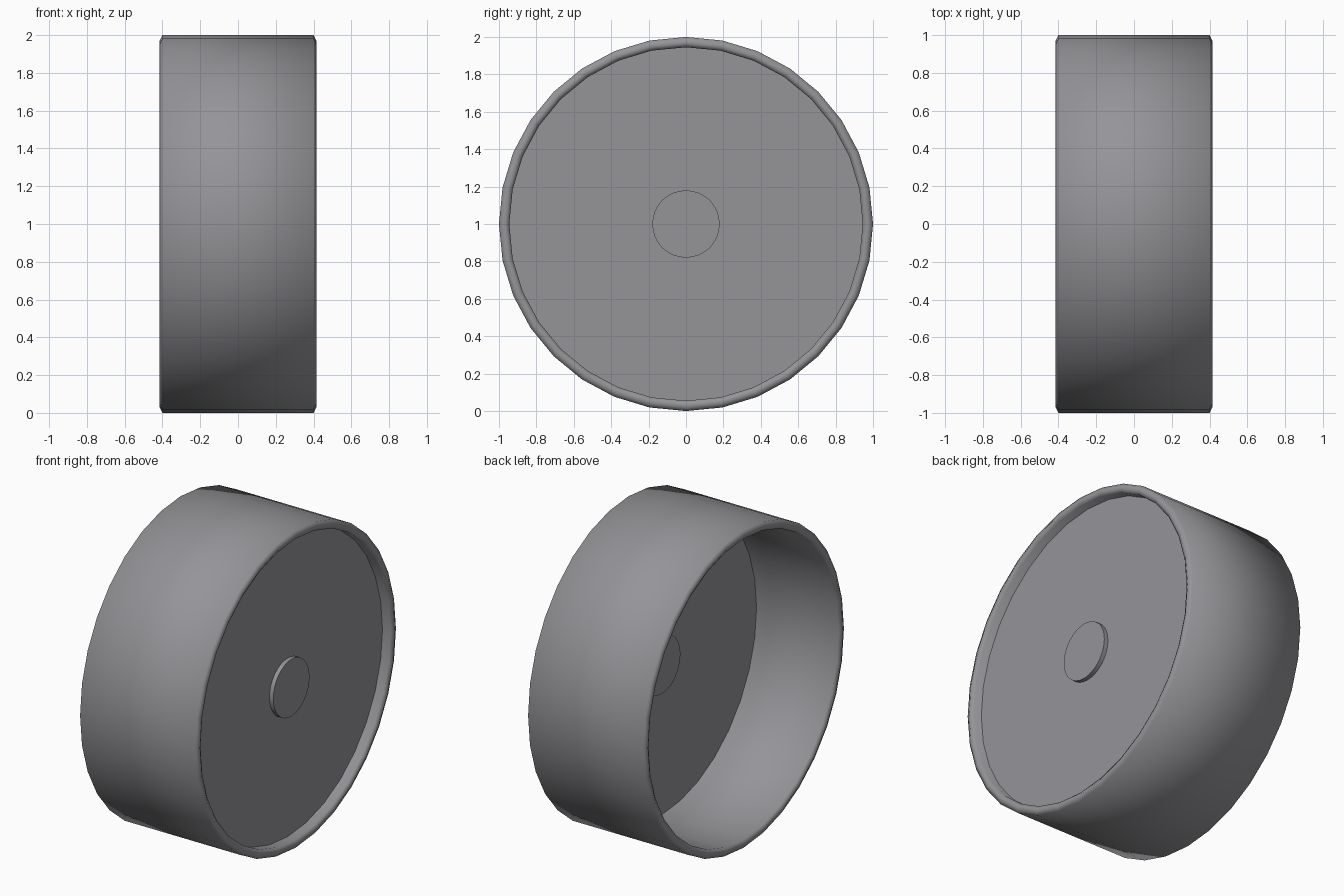
import bpy, bmesh, math

if "Cube" in bpy.data.objects:
    bpy.data.objects.remove(bpy.data.objects["Cube"])

SIDES = 32
grey = bpy.data.materials.new("mid grey")
grey.diffuse_color = (0.30, 0.297, 0.315, 1)
grey.use_nodes = True
grey.node_tree.nodes["Principled BSDF"].inputs["Base Color"].default_value = grey.diffuse_color


def lathe(name, profile, closed):
    """Spin (x, radius) points about the wheel axis; open profiles are capped at both ends."""
    bm = bmesh.new()
    rings = []
    for x, r in profile:
        rings.append([bm.verts.new((x, r * math.cos(a), 1 + r * math.sin(a)))
                      for a in (2 * math.pi * i / SIDES for i in range(SIDES))])
    pairs = list(zip(rings, rings[1:]))
    if closed:
        pairs.append((rings[-1], rings[0]))
    for a, b in pairs:
        for i in range(SIDES):
            j = (i + 1) % SIDES
            bm.faces.new((a[i], a[j], b[j], b[i]))
    if not closed:
        bm.faces.new(rings[0])
        bm.faces.new(rings[-1])
    bmesh.ops.recalc_face_normals(bm, faces=bm.faces)
    mesh = bpy.data.meshes.new(name)
    bm.to_mesh(mesh)
    bm.free()
    mesh.materials.append(grey)
    ob = bpy.data.objects.new(name, mesh)
    bpy.context.collection.objects.link(ob)
    bpy.ops.object.select_all(action='DESELECT')
    ob.select_set(True)
    bpy.context.view_layer.objects.active = ob
    return ob


# Rim: thin-walled drum with rounded lips, smooth all over
lathe("rim", [(-0.40, 1.0), (0.40, 1.0), (0.415, 0.97), (0.40, 0.945),
              (-0.40, 0.945), (-0.415, 0.97)], True)
bpy.ops.object.shade_smooth()

# Wheel plate: thick disc set just inside the right-hand lip
lathe("wheel_plate", [(0.17, 0.946), (0.345, 0.946)], False)
bpy.ops.object.shade_smooth_by_angle(angle=math.radians(30))

# Hub: small cap that stands proud of the plate
lathe("hub", [(0.165, 0.18), (0.372, 0.18)], False)
bpy.ops.object.shade_smooth_by_angle(angle=math.radians(30))
